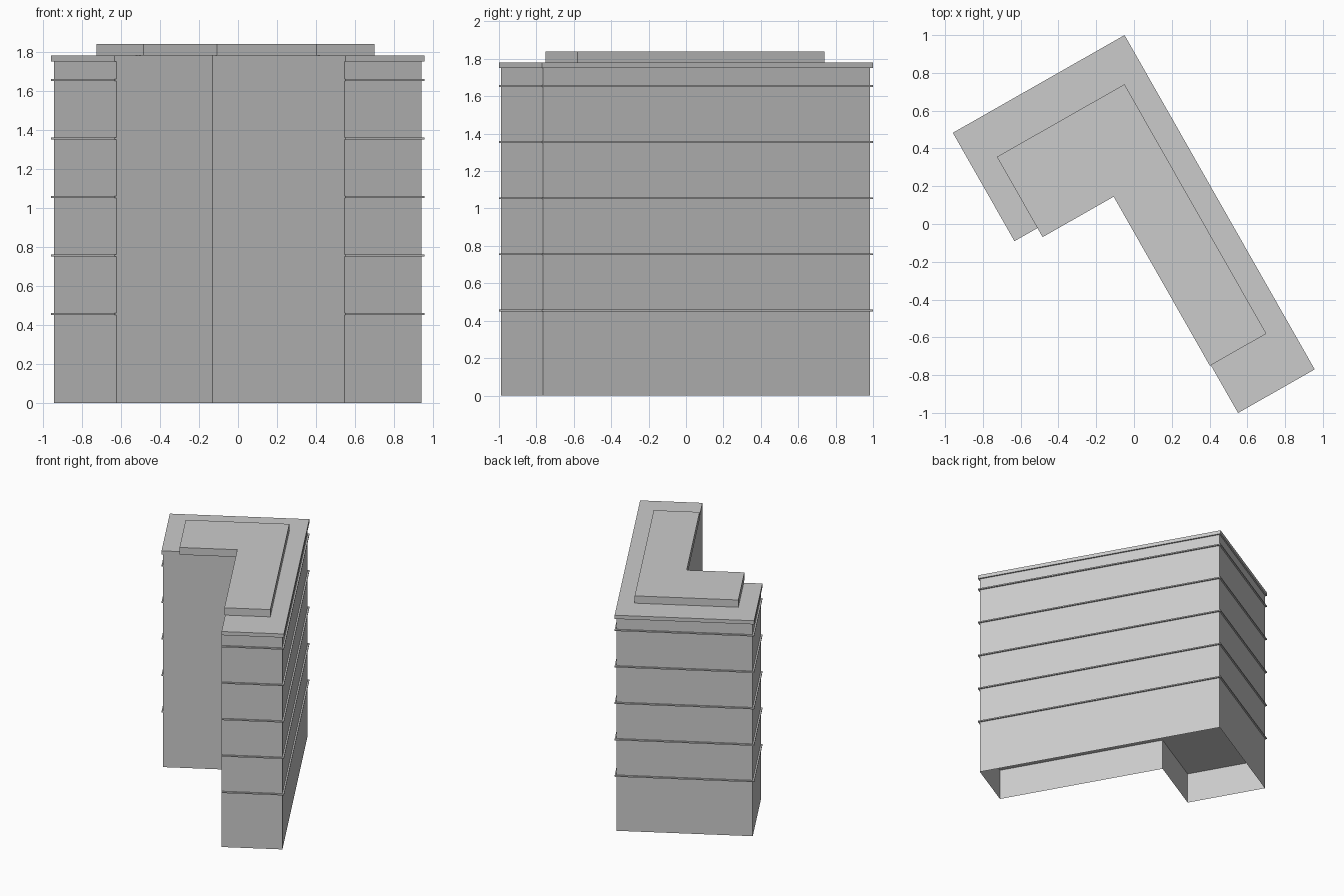
import bpy, bmesh, math
from mathutils import Vector

if "Cube" in bpy.data.objects:
    bpy.data.objects.remove(bpy.data.objects["Cube"])

# Local axes of the rotated L plan: U along the long wing, V along the short wing
CORNER = Vector((-0.05, 1.0, 0))
U = Vector((0.4945, -0.8692, 0)).normalized()
V = Vector((U.y, -U.x, 0))


def l_plan(s0, s1, s2, t0, t1, t2):
    """L outline: s0..s2 long wing, s1 inner corner, t0..t2 short wing, t1 inner corner."""
    return [(s0, t0), (s2, t0), (s2, t1), (s1, t1), (s1, t2), (s0, t2)]


def l_prism(name, plan, z0, z1, floor=None):
    """Extruded L; with floor set, the underside is recessed to that height."""
    bm = bmesh.new()

    def ring(z):
        return [bm.verts.new(CORNER + U * s + V * t + Vector((0, 0, z))) for s, t in plan]

    levels = [z0, z1] if floor is None else [z0, floor, z1]
    rings = [ring(z) for z in levels]
    n = len(plan)
    for a, b in zip(rings, rings[1:]):
        for i in range(n):
            j = (i + 1) % n
            bm.faces.new((a[i], b[i], b[j], a[j]))
    bm.faces.new(rings[-1][::-1])
    bm.faces.new(rings[0] if floor is None else rings[1])
    # make the top face upward, then flip everything if it is not
    bm.normal_update()
    top = max(bm.faces, key=lambda f: f.calc_center_median().z)
    if top.normal.z < 0:
        bmesh.ops.reverse_faces(bm, faces=bm.faces[:])
    mesh = bpy.data.meshes.new(name)
    bm.to_mesh(mesh)
    bm.free()
    ob = bpy.data.objects.new(name, mesh)
    bpy.context.collection.objects.link(ob)
    return ob


O = 0.012  # overhang of bands on the outer sides (inner sides are flush)
outer = l_plan(0, 0.66, 2.036, 0, 0.467, 1.046)
walls = l_plan(O, 0.66, 2.036 - O, O, 0.467, 1.046 - O)

# Main walls, hollow below the ground floor slab
l_prism("building_walls", walls, 0, 1.75, floor=0.26)

# Thin floor bands
for i in range(5):
    z = 0.45 + 0.3 * i
    l_prism(f"floor_band_{i + 1}", outer, z, z + 0.01)

# Roof slab and raised roof block
l_prism("roof_slab", outer, 1.75, 1.78)
l_prism("roof_block", l_plan(0.226, 0.715, 1.745, 0.129, 0.473, 0.906), 1.78, 1.84)
